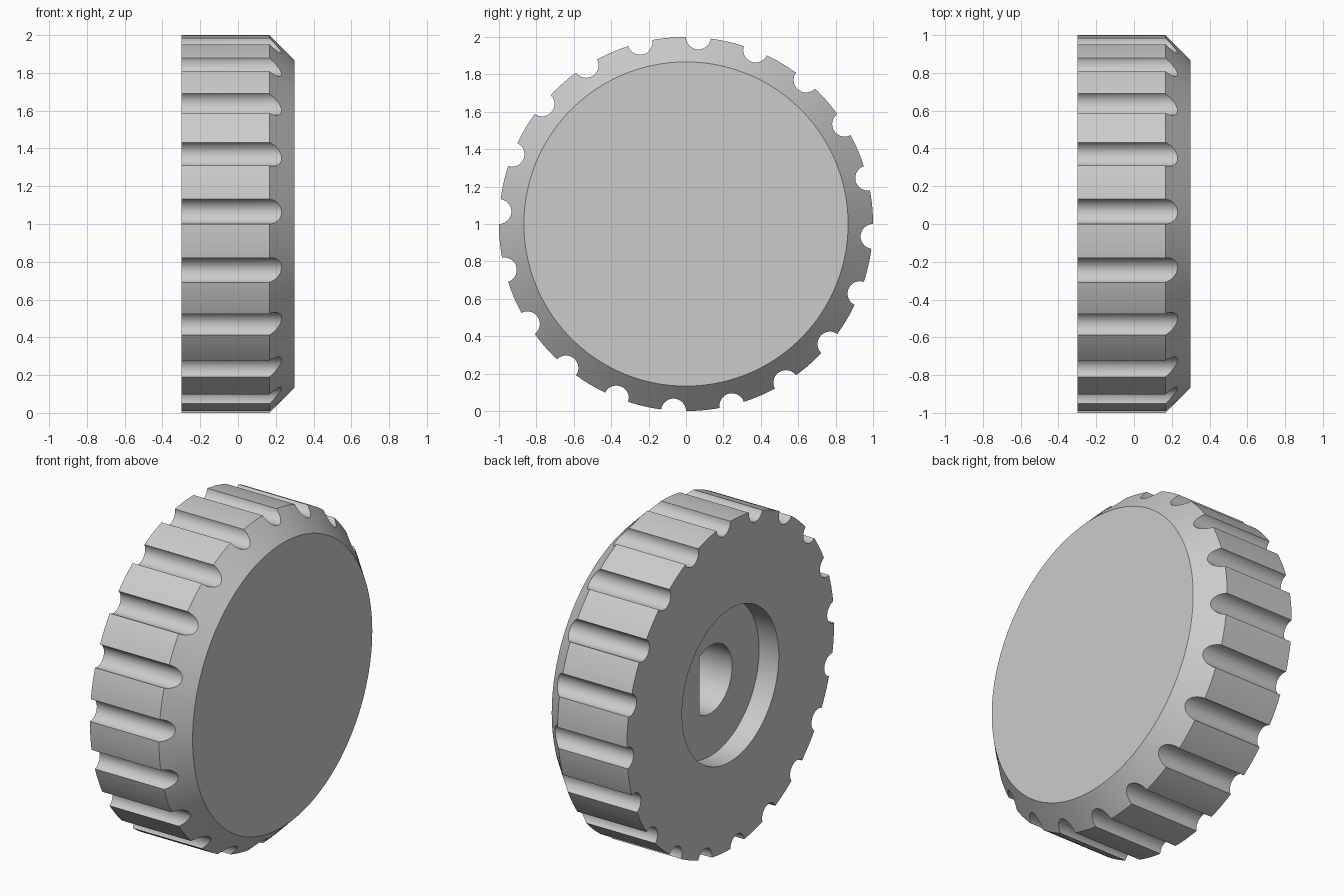
import bpy
import bmesh
from math import cos, sin, pi, tau, acos, atan2, hypot, radians
from mathutils import Vector

cube = bpy.data.objects.get("Cube")
if cube:
    bpy.data.objects.remove(cube, do_unlink=True)

U = 1 / 15          # design unit: the knob radius is 15 of these
HALF = 4.5 * U      # half the knob thickness
CENTRE_Z = 1.0

grey = bpy.data.materials.new("plain grey")
grey.use_nodes = True
colour = (0.6, 0.6, 0.6, 1)
grey.diffuse_color = colour
grey.node_tree.nodes["Principled BSDF"].inputs["Base Color"].default_value = colour


def arc(radius, count, start=0.0, sweep=tau, cy=0.0, cz=0.0):
    """Points on an arc in the y-z plane; a full sweep leaves out the repeated end."""
    steps = count if sweep >= tau else count - 1
    return [(cy + radius * cos(start + sweep * i / steps),
             cz + radius * sin(start + sweep * i / steps)) for i in range(count)]


def loft(bm, sections):
    """Closed solid through (x, outline) sections with capped ends."""
    rings = [[bm.verts.new(Vector((x, y, z))) for y, z in outline] for x, outline in sections]
    n = len(rings[0])
    for a, b in zip(rings, rings[1:]):
        for i in range(n):
            j = (i + 1) % n
            bm.faces.new((a[i], a[j], b[j], b[i]))
    bm.faces.new(rings[0])
    bm.faces.new(rings[-1])


def make_object(name, bm):
    bmesh.ops.recalc_face_normals(bm, faces=bm.faces)
    mesh = bpy.data.meshes.new(name)
    bm.to_mesh(mesh)
    bm.free()
    mesh.materials.append(grey)
    obj = bpy.data.objects.new(name, mesh)
    obj.location.z = CENTRE_Z
    bpy.context.collection.objects.link(obj)
    return obj


# Knob body: chamfered front, round recess in the back
SIDES = 160
bm = bmesh.new()
profile = [(-HALF + 2 * U, 7 * U), (-HALF, 7 * U), (-HALF, 1), (HALF - 2 * U, 1), (HALF, 13 * U)]
loft(bm, [(x, arc(r, SIDES)) for x, r in profile])
knob = make_object("knob", bm)

# Grip grooves: a ring of round cutters along the rim
GROOVES = 20
bm = bmesh.new()
first = atan2(1, U)
for k in range(GROOVES):
    a = first + tau * k / GROOVES
    reach = hypot(1, U)
    outline = arc(U, 32, cy=reach * cos(a), cz=reach * sin(a))
    loft(bm, [(-HALF - 0.1, outline), (HALF + 0.1, outline)])
groove_cutter = make_object("groove_cutter", bm)

# Shaft socket: a D-shaped blind hole with its flat towards the back
bm = bmesh.new()
shaft, flat = 3.1 * U, 1.6 * U
corner = acos(flat / shaft)
outline = arc(shaft, 49, corner, tau - 2 * corner)
loft(bm, [(-HALF + U, outline), (HALF - 2 * U, outline)])
socket_cutter = make_object("socket_cutter", bm)

# Cut the details into the body
bpy.ops.object.select_all(action="DESELECT")
bpy.context.view_layer.objects.active = knob
knob.select_set(True)
for cutter in (groove_cutter, socket_cutter):
    cutter.hide_render = True
    mod = knob.modifiers.new(cutter.name, "BOOLEAN")
    mod.operation = "DIFFERENCE"
    mod.solver = "EXACT"
    mod.object = cutter
    bpy.ops.object.modifier_apply(modifier=mod.name)
    bpy.data.objects.remove(cutter, do_unlink=True)

bpy.ops.object.shade_smooth_by_angle(angle=radians(30))
